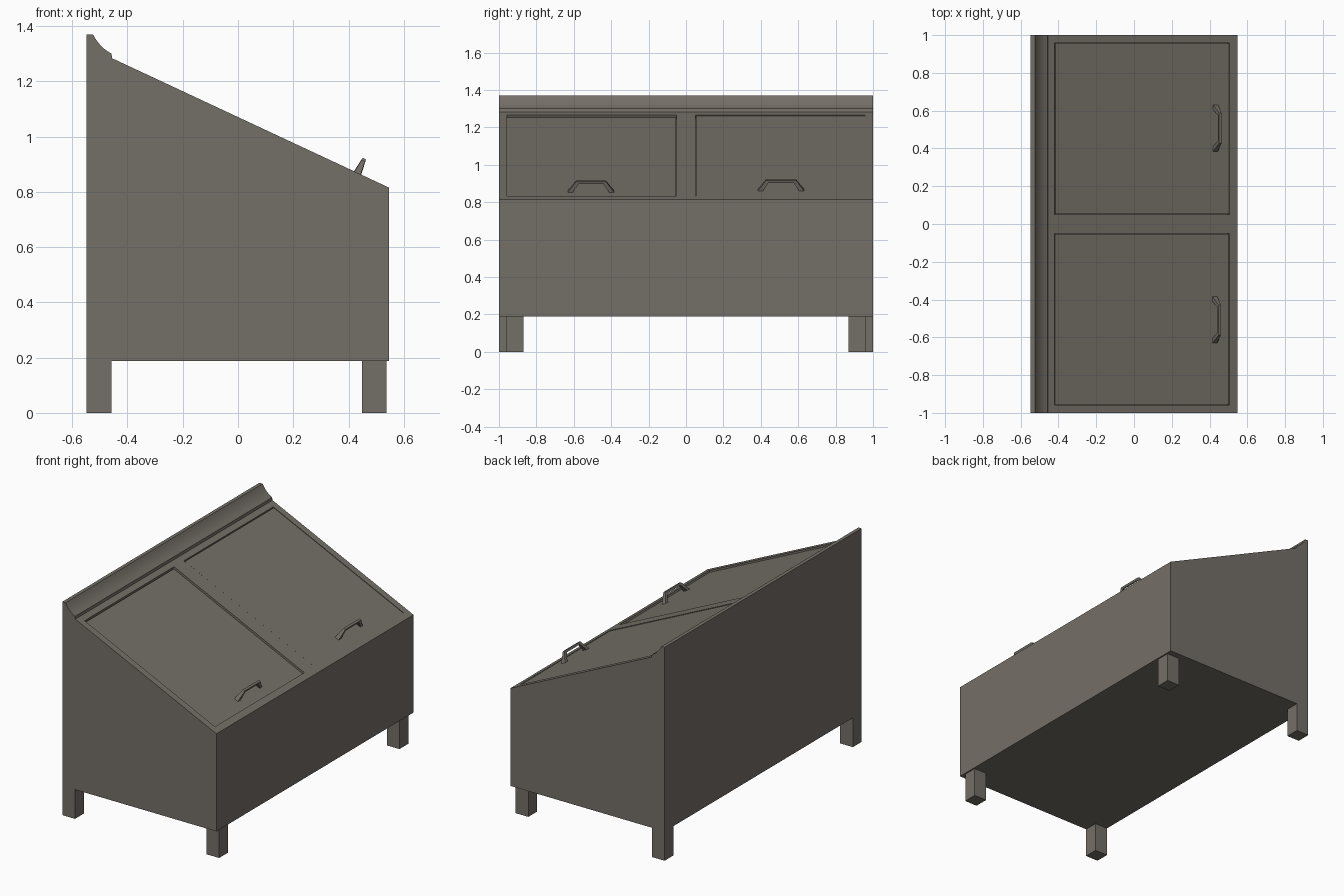
import bpy, bmesh, math
from mathutils import Matrix, Vector

if "Cube" in bpy.data.objects:
    bpy.data.objects.remove(bpy.data.objects["Cube"])

mat = bpy.data.materials.new("warm grey metal")
mat.diffuse_color = (0.175, 0.158, 0.135, 1)
mat.use_nodes = True
mat.node_tree.nodes["Principled BSDF"].inputs["Base Color"].default_value = mat.diffuse_color


def finish(name, bm):
    bmesh.ops.recalc_face_normals(bm, faces=bm.faces)
    me = bpy.data.meshes.new(name)
    bm.to_mesh(me)
    bm.free()
    me.materials.append(mat)
    ob = bpy.data.objects.new(name, me)
    bpy.context.collection.objects.link(ob)
    return ob


def box(name, lo, hi, frame=Matrix()):
    bm = bmesh.new()
    lo, hi = Vector(lo), Vector(hi)
    size = hi - lo
    m = frame @ Matrix.Translation((lo + hi) / 2) @ Matrix.Diagonal((*size, 1))
    bmesh.ops.create_cube(bm, size=1, matrix=m)
    return finish(name, bm)


# Slope frame: local x runs down the slope, y across, z out of it
top, low = Vector((-0.455, 0, 1.283)), Vector((0.547, 0, 0.815))
u = (low - top).normalized()
v = Vector((0, 1, 0))
n = u.cross(v)
slope = Matrix((u, v, n)).transposed().to_4x4()
slope.translation = top

# Body: side profile with a concave back lip, extruded across the width
profile = [(-0.548, 0.188), (0.547, 0.188), (0.547, 0.815), (-0.455, 1.283)]
p0, p1, p2 = Vector((-0.458, 1.30)), Vector((-0.50, 1.322)), Vector((-0.525, 1.37))
for i in range(7):
    t = i / 6
    profile.append(tuple(p0 * (1 - t) ** 2 + p1 * 2 * t * (1 - t) + p2 * t * t))
profile.append((-0.548, 1.37))
bm = bmesh.new()
face = bm.faces.new([bm.verts.new((x, -1, z)) for x, z in profile])
ext = bmesh.ops.extrude_face_region(bm, geom=[face])
bmesh.ops.translate(bm, vec=(0, 2, 0),
                    verts=[g for g in ext["geom"] if isinstance(g, bmesh.types.BMVert)])
body = finish("bin_body", bm)

# Lid openings cut into the slope
U0, U1 = 0.039, 1.061
for s in (-1, 1):
    ya, yb = sorted((s * 0.05, s * 0.957))
    cutter = box("lid_cutter", (U0, ya, -0.025), (U1, yb, 0.05), slope)
    mod = body.modifiers.new("opening", 'BOOLEAN')
    mod.operation = 'DIFFERENCE'
    mod.object = cutter
    bpy.context.view_layer.objects.active = body
    bpy.ops.object.modifier_apply(modifier=mod.name)
    bpy.data.objects.remove(cutter)


def handle(name, y, z):
    # Trapezoid arch, thinner towards the grip
    path_out = [(-0.125, -0.003), (-0.08, 0.06), (0.08, 0.06), (0.125, -0.003)]
    path_in = [(-0.1, -0.003), (-0.067, 0.046), (0.067, 0.046), (0.1, -0.003)]
    bm = bmesh.new()
    rings = []
    for (ao, ho), (ai, hi) in zip(path_out, path_in):
        w = 0.014 if ho < 0.01 else 0.007
        rings.append([bm.verts.new(slope @ Vector((0.98 + dx, y + a, z + h)))
                      for dx, a, h in ((-w, ao, ho), (w, ao, ho),
                                       (w * 1.1, ai, hi), (-w * 1.1, ai, hi))])
    for a, b in zip(rings, rings[1:]):
        for i in range(4):
            j = (i + 1) % 4
            bm.faces.new((a[i], a[j], b[j], b[i]))
    bm.faces.new(rings[0])
    bm.faces.new(rings[-1])
    finish(name, bm)


# Lids, one set deeper than the other, each with a handle
for side, s, depth in (("left", -1, 0.011), ("right", 1, 0.003)):
    ya, yb = sorted((s * 0.054, s * 0.956))
    box(side + "_lid", (U0 + 0.006, ya, -0.03), (U1 - 0.001, yb, -depth), slope)
    handle(side + "_handle", s * 0.508, -depth)

# Legs: back pair flush with the corners, front pair set in
for side, s in (("left", -1), ("right", 1)):
    for end, x, y in (("back", -0.503, 0.955), ("front", 0.493, 0.915)):
        box(f"{end}_{side}_leg", (x - 0.045, s * y - 0.045, 0),
            (x + 0.045, s * y + 0.045, 0.19))

# Smooth the curved lip only
bpy.ops.object.select_all(action='DESELECT')
body.select_set(True)
bpy.context.view_layer.objects.active = body
bpy.ops.object.shade_smooth_by_angle(angle=math.radians(20))
